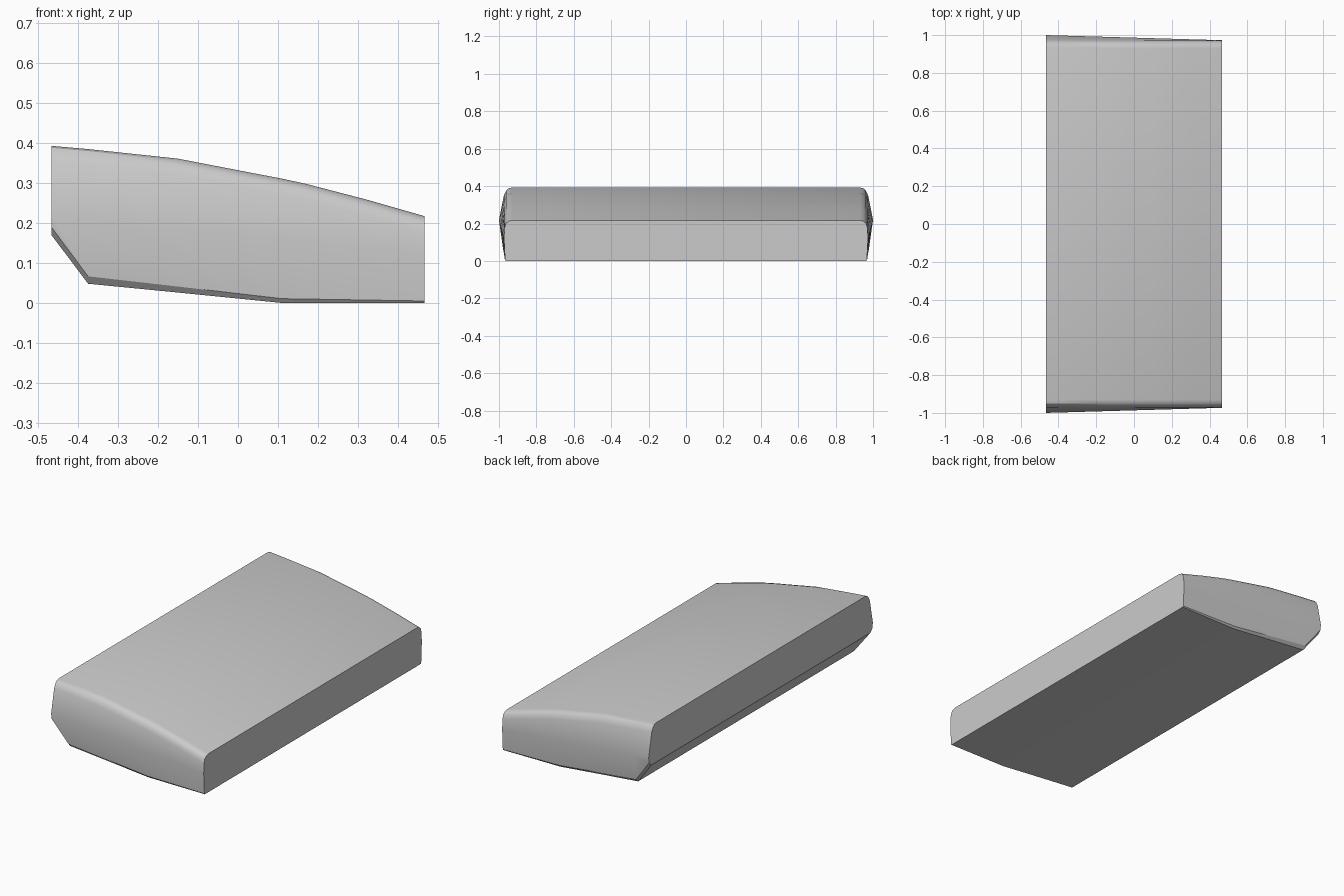
import bpy
import bmesh
from math import radians

old = bpy.data.objects.get("Cube")
if old:
    bpy.data.objects.remove(old, do_unlink=True)

# Single plain grey
grey = bpy.data.materials.new("plain_grey")
grey.use_nodes = True
colour = (0.6, 0.6, 0.6, 1.0)
grey.diffuse_color = colour
grey.node_tree.nodes["Principled BSDF"].inputs["Base Color"].default_value = colour

HALF = 0.467
# Lengthwise profile: x, underside height, crown height
STATIONS = [
    (-HALF, 0.17, 0.393), (-0.375, 0.048, 0.385), (-0.15, 0.026, 0.361),
    (0.0, 0.011, 0.332), (0.11, 0.0, 0.311), (0.17, 0.0, 0.298),
    (0.32, 0.0, 0.259), (HALF, 0.0, 0.217),
]


def lerp(a, b, t):
    return a + (b - a) * t


def half_section(x, low, top):
    """Points from underside to crown on the +y side."""
    t = (x + HALF) / (2 * HALF)
    wide = lerp(1.0, 0.973, t)
    mid = lerp(0.22, 0.12, t)
    taper = lerp(0.03, 0.006, t)
    chine = low + lerp(0.02, 0.005, t)

    def flank(z):
        return wide - taper * (mid - z) / mid

    return [
        (flank(low) - lerp(0.015, 0.004, t), low),
        (flank(chine), chine),
        (wide, mid),
        (lerp(0.973, 0.97, t), top - 0.04),
        (lerp(0.962, 0.963, t), top - 0.017),
        (0.95, top - 0.005),
        (0.93, top),
    ]


# Body lofted through mirrored cross-sections
bm = bmesh.new()
rings = []
for x, low, top in STATIONS:
    side = half_section(x, low, top)
    loop = side + [(-y, z) for y, z in reversed(side)]
    rings.append([bm.verts.new((x, y, z)) for y, z in loop])
for a, b in zip(rings, rings[1:]):
    for i in range(len(a)):
        j = (i + 1) % len(a)
        bm.faces.new((a[i], a[j], b[j], b[i]))
bm.faces.new(rings[0])
bm.faces.new(rings[-1])
bmesh.ops.recalc_face_normals(bm, faces=bm.faces)

mesh = bpy.data.meshes.new("body")
bm.to_mesh(mesh)
bm.free()
mesh.materials.append(grey)
body = bpy.data.objects.new("body", mesh)
bpy.context.collection.objects.link(body)

# Soft crown and flanks, crisp end faces
bpy.ops.object.select_all(action='DESELECT')
body.select_set(True)
bpy.context.view_layer.objects.active = body
bpy.ops.object.shade_smooth_by_angle(angle=radians(30))
